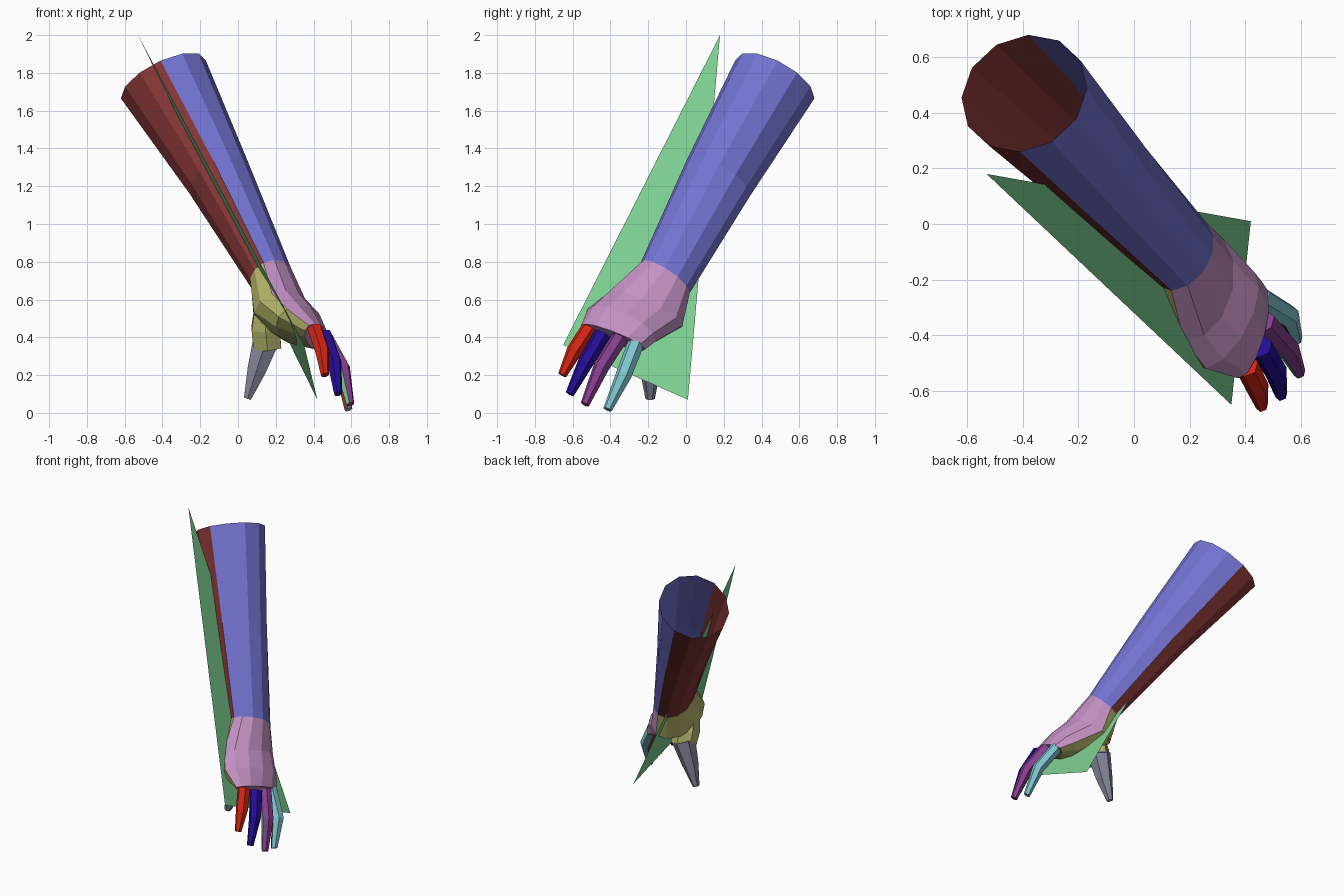
import bpy, bmesh, math
from mathutils import Vector

cube = bpy.data.objects.get("Cube")
if cube:
    bpy.data.objects.remove(cube, do_unlink=True)


def material(name, rgb):
    m = bpy.data.materials.new(name)
    m.use_nodes = True
    m.diffuse_color = (*rgb, 1)
    m.node_tree.nodes["Principled BSDF"].inputs["Base Color"].default_value = (*rgb, 1)
    return m


blue = material("periwinkle", (.17, .17, .64))
brick = material("brick_red", (.24, .037, .037))
pink = material("pink", (.54, .28, .54))
olive = material("olive_yellow", (.47, .47, .15))
grey = material("slate_grey", (.24, .24, .34))
red = material("bright_red", (.65, .017, .006))
navy = material("navy", (.018, .004, .31))
purple = material("purple", (.24, .05, .27))
cyan = material("pale_cyan", (.21, .56, .62))
green = material("leaf_green", (.21, .64, .29))


def loft(name, rings, sides, mats, under=(), cap_start=False, cap_end=True):
    """Skin elliptical rings (centre, u axis, v axis); faces in 'under' take the second colour."""
    bm = bmesh.new()
    loops = []
    for c, u, v in rings:
        c, u, v = Vector(c), Vector(u), Vector(v)
        angles = [math.tau * k / sides for k in range(sides)]
        loops.append([bm.verts.new(c + u * math.cos(a) + v * math.sin(a)) for a in angles])
    for a, b in zip(loops, loops[1:]):
        for k in range(sides):
            n = (k + 1) % sides
            f = bm.faces.new((a[k], a[n], b[n], b[k]))
            f.material_index = 1 if k in under else 0
    if cap_start:
        bm.faces.new(loops[0])
    if cap_end:
        bm.faces.new(loops[-1])
    bmesh.ops.recalc_face_normals(bm, faces=bm.faces)
    return finish(name, bm, mats)


def finish(name, bm, mats):
    me = bpy.data.meshes.new(name)
    bm.to_mesh(me)
    bm.free()
    for m in mats:
        me.materials.append(m)
    ob = bpy.data.objects.new(name, me)
    bpy.context.collection.objects.link(ob)
    return ob


def digit(name, path, sizes, across, mats, under=()):
    """Tapered hexagonal limb along a path, flattened to (width, depth) sizes."""
    pts = [Vector(p) for p in path]
    axis = (pts[-1] - pts[0]).normalized()
    u = Vector(across)
    u = (u - axis * u.dot(axis)).normalized()
    v = u.cross(axis)
    rings = [(p, u * w, v * d) for p, (w, d) in zip(pts, sizes)]
    return loft(name, rings, 6, mats, under, cap_start=True)


palm_half = range(6, 12)
wrist = ((.175, -.11, .715), (-.04, -.13, .08), (.105, 0, .053))

# Open forearm tube, two-coloured lengthwise
loft("forearm", [
    ((-.395, .47, 1.765), (-.015, -.21, .1), (.225, .015, .1)),
    ((-.1, .17, 1.24), (-.028, -.17, .09), (.158, .008, .077)),
    wrist], 12, [blue, brick], palm_half, cap_end=False)

# Hand, back and palm
loft("hand", [
    wrist,
    ((.22, -.22, .545), (-.04, -.2, .085), (.135, -.015, .06)),
    ((.325, -.34, .465), (-.065, -.18, .085), (.105, .02, .06)),
    ((.42, -.385, .4), (-.045, -.17, .063), (.05, -.01, .035))],
    12, [pink, olive], palm_half)

# Thumb and its fleshy base
digit("thumb_base", [(.14, -.27, .62), (.145, -.22, .45), (.155, -.19, .35)],
      [(.06, .05), (.09, .085), (.085, .085)], (0, -1, 0), [olive])
digit("thumb", [(.15, -.185, .39), (.1, -.19, .23), (.05, -.19, .075)],
      [(.08, .08), (.055, .058), (.025, .022)], (0, -1, 0), [grey])

# Four fingers
finger_sizes = [(.045, .042), (.043, .04), (.024, .022)]
toward_index = (-.2, -.93, .32)
fingers = {
    "index_finger": ([(.405, -.51, .45), (.445, -.59, .33), (.46, -.655, .2)], [red]),
    "middle_finger": ([(.455, -.44, .42), (.51, -.53, .27), (.53, -.615, .1)], [navy]),
    "ring_finger": ([(.465, -.35, .4), (.555, -.45, .24), (.595, -.535, .045)], [purple, green]),
    "little_finger": ([(.45, -.265, .37), (.555, -.33, .2), (.585, -.415, .018)], [cyan, brick]),
}
for name, (path, mats) in fingers.items():
    digit(name, path, finger_sizes, toward_index, mats, (4, 5) if len(mats) > 1 else ())

# Large flat triangle crossing the arm
bm = bmesh.new()
bm.faces.new([bm.verts.new(p) for p in ((-.53, .18, 2), (.35, -.65, .36), (.42, .01, .07))])
finish("flat_triangle", bm, [green])
